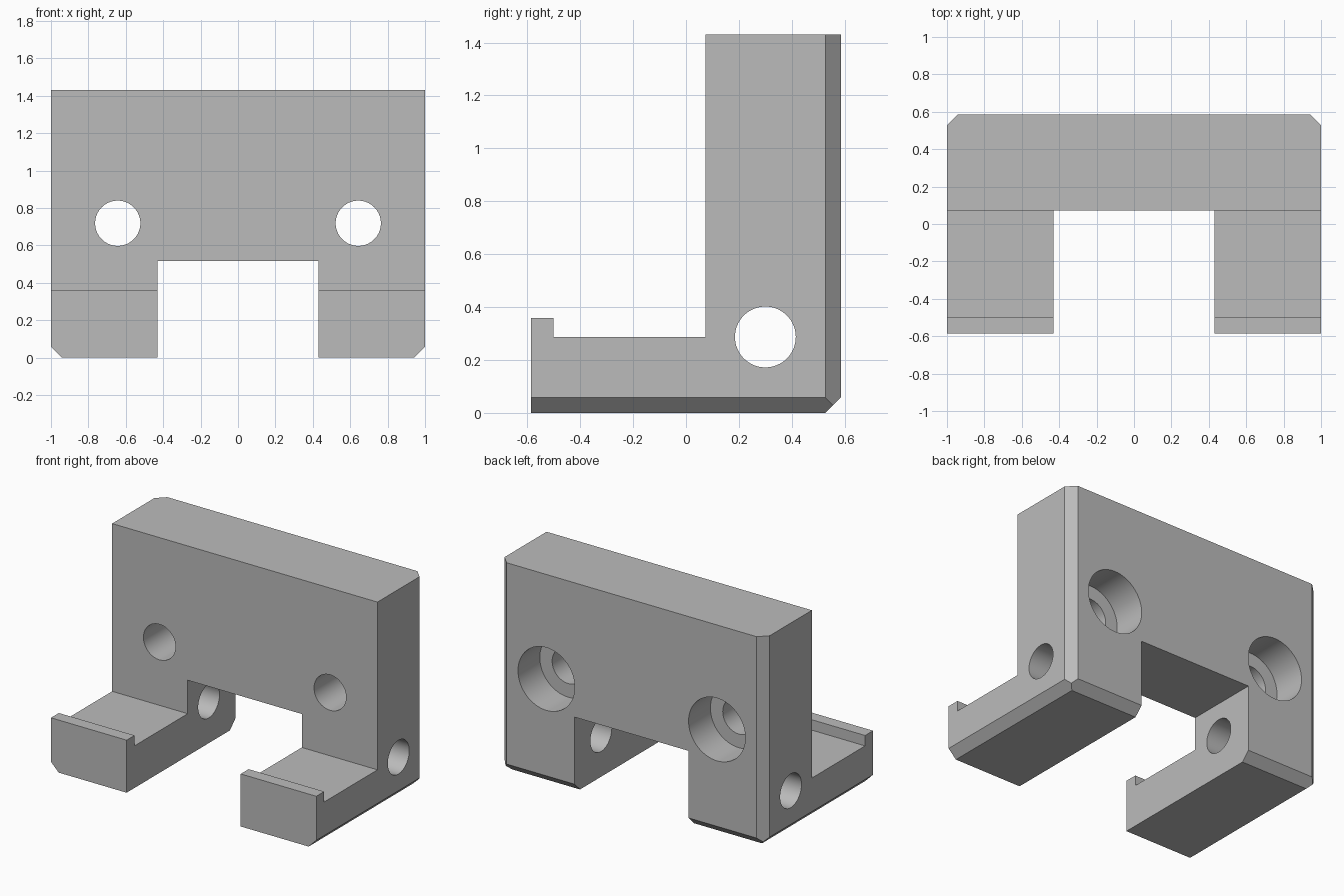
import bpy, bmesh, math
from mathutils import Vector, Matrix

cube = bpy.data.objects.get("Cube")
if cube:
    bpy.data.objects.remove(cube, do_unlink=True)

HALF_X, HALF_Y, HEIGHT = 1.0, 0.585, 1.43
CHAMFER = 0.058

grey = bpy.data.materials.new("mid grey")
grey.use_nodes = True
colour = (0.5, 0.5, 0.5, 1)
grey.diffuse_color = colour
grey.node_tree.nodes["Principled BSDF"].inputs["Base Color"].default_value = colour


def finish(name, bm):
    mesh = bpy.data.meshes.new(name)
    bmesh.ops.recalc_face_normals(bm, faces=bm.faces)
    bm.to_mesh(mesh)
    bm.free()
    mesh.materials.append(grey)
    obj = bpy.data.objects.new(name, mesh)
    bpy.context.collection.objects.link(obj)
    return obj


def cut(target, cutter):
    """Subtract a cutter from the target and discard it."""
    cutter.hide_render = True
    mod = target.modifiers.new("cut", "BOOLEAN")
    mod.operation, mod.solver, mod.object = "DIFFERENCE", "EXACT", cutter
    bpy.context.view_layer.objects.active = target
    bpy.ops.object.modifier_apply(modifier=mod.name)
    bpy.data.objects.remove(cutter, do_unlink=True)


def cylinder(name, centre, radius, length, axis):
    bm = bmesh.new()
    turn = Matrix.Rotation(math.pi / 2, 4, "X" if axis == "Y" else "Y")
    bmesh.ops.create_cone(bm, cap_ends=True, segments=64, radius1=radius, radius2=radius,
                          depth=length, matrix=Matrix.Translation(centre) @ turn)
    return finish(name, bm)


# L-shaped side profile with a lip at the front, extruded across the width
profile = [(-HALF_Y, 0), (HALF_Y, 0), (HALF_Y, HEIGHT), (0.073, HEIGHT),
           (0.073, 0.287), (-0.5, 0.287), (-0.5, 0.358), (-HALF_Y, 0.358)]
bm = bmesh.new()
side = bm.faces.new([bm.verts.new((-HALF_X, y, z)) for y, z in profile])
swept = bmesh.ops.extrude_face_region(bm, geom=[side])["geom"]
bmesh.ops.translate(bm, vec=(2 * HALF_X, 0, 0),
                    verts=[v for v in swept if isinstance(v, bmesh.types.BMVert)])

# Chamfers: back lower edge, both side lower edges, both back upright edges
back_corner = Vector((HALF_X, HALF_Y, 0))
for normal in [(0, 1, -1), (1, 0, -1), (-1, 0, -1), (1, 1, 0), (-1, 1, 0)]:
    n = Vector(normal)
    corner = Vector((n.x * HALF_X, HALF_Y, 0))
    result = bmesh.ops.bisect_plane(bm, geom=bm.verts[:] + bm.edges[:] + bm.faces[:],
                                    plane_co=corner - n * CHAMFER / 2, plane_no=n,
                                    clear_outer=True)
    rim = [e for e in result["geom_cut"] if isinstance(e, bmesh.types.BMEdge)]
    bmesh.ops.holes_fill(bm, edges=rim, sides=0)
bracket = finish("bracket", bm)

# Open slot between the two arms
bm = bmesh.new()
bmesh.ops.create_cube(bm, size=1, matrix=Matrix.Diagonal((0.86, 3, 1.03, 1)))
cut(bracket, finish("slot_cutter", bm))

# Cross hole through both arms
cut(bracket, cylinder("cross_hole_cutter", (0, 0.3, 0.287), 0.115, 3, "X"))

# Counterbored screw holes through the wall
for x in (-0.643, 0.643):
    cut(bracket, cylinder("screw_hole_cutter", (x, 0.4, 0.718), 0.121, 1.2, "Y"))
    cut(bracket, cylinder("counterbore_cutter", (x, HALF_Y + 0.265, 0.718), 0.214, 1, "Y"))

bpy.ops.object.select_all(action="DESELECT")
bracket.select_set(True)
bpy.context.view_layer.objects.active = bracket
bpy.ops.object.shade_smooth_by_angle(angle=math.radians(30))
